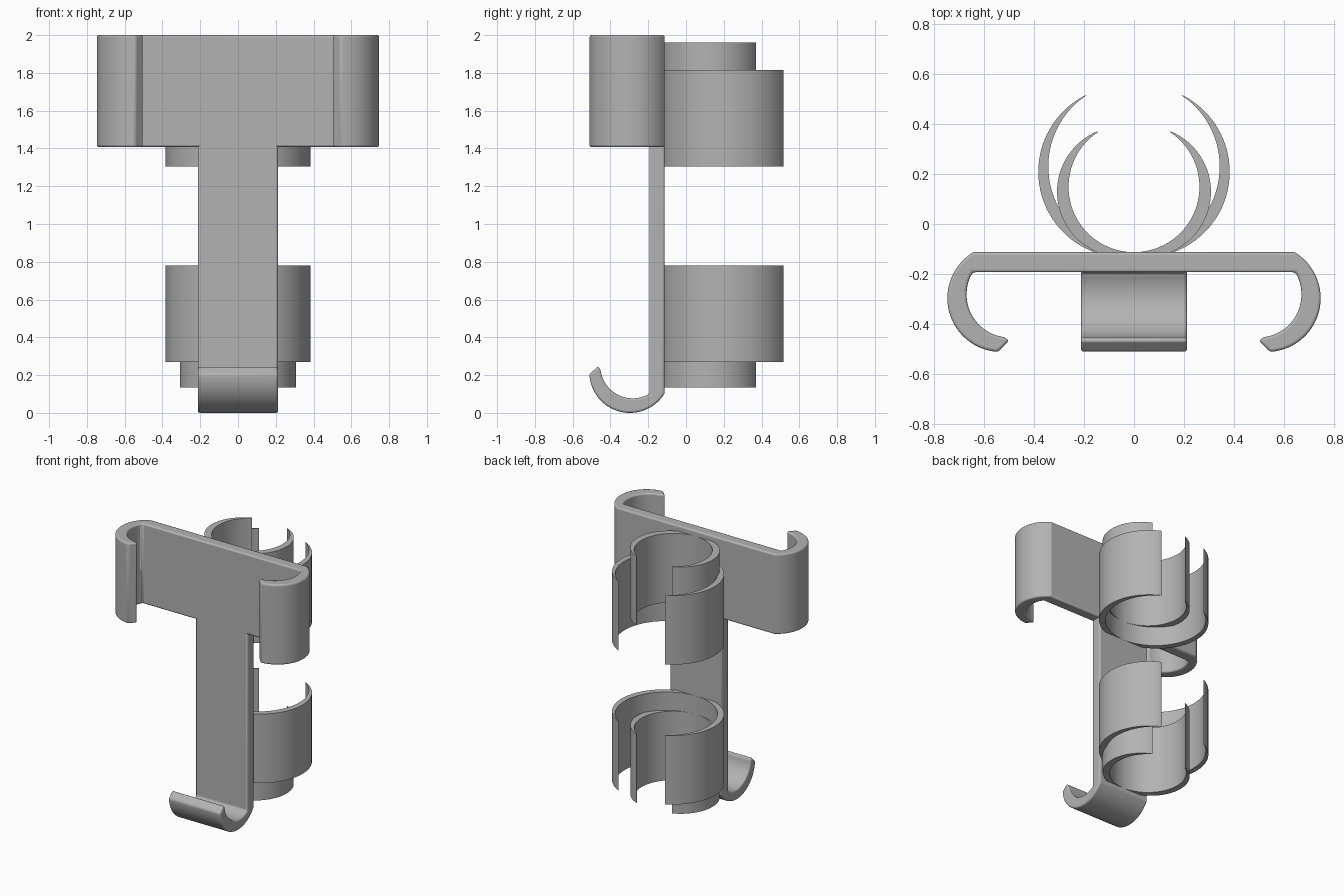
import bpy
import bmesh
from math import sin, cos, radians
from mathutils import Vector

old = bpy.data.objects.get("Cube")
if old:
    bpy.data.objects.remove(old, do_unlink=True)

grey = bpy.data.materials.new("light grey plastic")
grey.use_nodes = True
colour = (0.45, 0.45, 0.45, 1)
grey.diffuse_color = colour
grey.node_tree.nodes["Principled BSDF"].inputs["Base Color"].default_value = colour

BACK, FRONT = -0.113, -0.193   # back and front faces of the flat plate


def arc(cx, cy, r, start, end, n=32):
    """Points along an arc, angles in degrees."""
    steps = [radians(start + (end - start) * i / n) for i in range(n + 1)]
    return [(cx + r * cos(a), cy + r * sin(a)) for a in steps]


def hook():
    """Curled end of a plate; first coordinate is 0 at its outermost reach."""
    outer = arc(-0.215, -0.297, 0.215, 58.9, -87)
    inner = arc(-0.249, -0.282, 0.172, -83, 31.2)
    return outer + [(-0.247, -0.466)] + inner


def extrude(name, points, direction, rounding=0.0):
    """Close a 3D outline and sweep it along a direction."""
    bm = bmesh.new()
    face = bm.faces.new([bm.verts.new(p) for p in points])
    swept = bmesh.ops.extrude_face_region(bm, geom=[face])
    moved = [g for g in swept["geom"] if isinstance(g, bmesh.types.BMVert)]
    bmesh.ops.translate(bm, verts=moved, vec=Vector(direction))
    bmesh.ops.recalc_face_normals(bm, faces=bm.faces)
    mesh = bpy.data.meshes.new(name)
    bm.to_mesh(mesh)
    bm.free()
    mesh.materials.append(grey)
    obj = bpy.data.objects.new(name, mesh)
    bpy.context.collection.objects.link(obj)
    if rounding:
        bevel = obj.modifiers.new("rounded edges", "BEVEL")
        bevel.width = rounding
        bevel.segments = 3
        bevel.limit_method = "ANGLE"
        bevel.angle_limit = radians(50)
    bpy.ops.object.select_all(action="DESELECT")
    obj.select_set(True)
    bpy.context.view_layer.objects.active = obj
    bpy.ops.object.shade_smooth_by_angle(angle=radians(28))
    return obj


# Wide top plate with a forward-curling hook at each side
half = [(0.747 + u, v) for u, v in hook()]
outline = half + [(-x, y) for x, y in reversed(half)]
extrude("top_plate", [(x, y, 1.407) for x, y in outline], (0, 0, 0.593), 0.012)

# Stem with the same hook at its foot
side = [(v, -u) for u, v in hook()] + [(FRONT, 1.9), (BACK, 1.9)]
extrude("stem", [(-0.212, y, z) for y, z in side], (0.424, 0, 0), 0.012)

# Tapering clip arms: a crescent between two equal, offset circles
HEIGHT = 0.51


def clip_arm(name, sign, radius, centre_y, shift_x, shift_y, tip, foot, z):
    outer = arc(-shift_x, centre_y - shift_y, radius, tip[0], foot)
    inner = arc(0, centre_y, radius, 270, tip[1])
    points = [(sign * x, y, z) for x, y in outer + [(0, BACK - 0.02)] + inner]
    extrude(name, points, (0, 0, HEIGHT))


for level, large_z, small_z in (("upper", 1.305, 1.45), ("lower", 0.27, 0.135)):
    for side_name, sign in (("right", 1), ("left", -1)):
        # the profile is drawn on the -x side, which is the model's right
        clip_arm(f"{level}_{side_name}_large_clip", sign, 0.343, 0.23,
                 0.04, 0.021, (116.5, 123.5), 251, large_z)
        clip_arm(f"{level}_{side_name}_small_clip", sign, 0.262, 0.149,
                 0.046, 0.020, (112.5, 123.5), 250, small_z)
